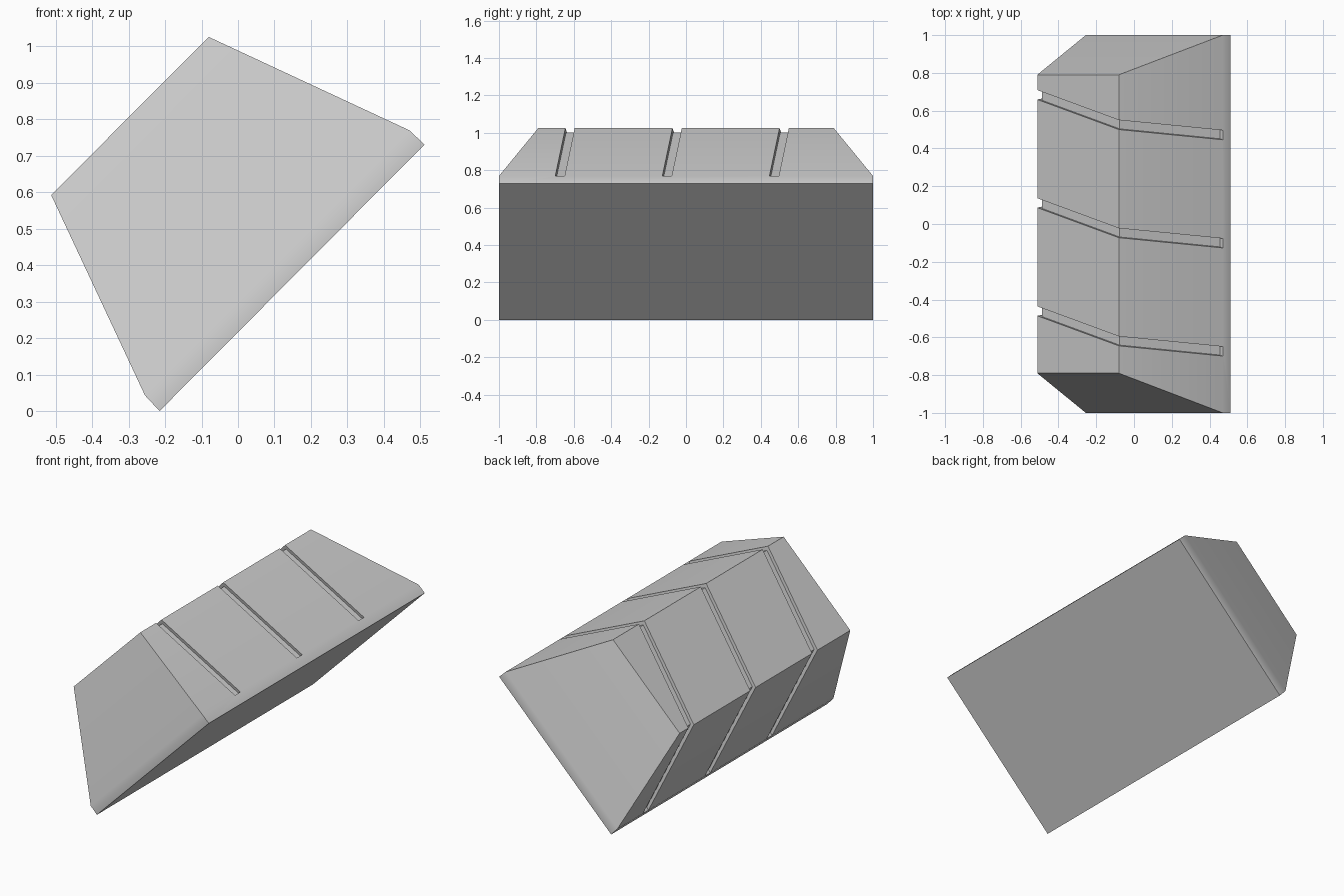
import bpy, bmesh, math

cube = bpy.data.objects.get("Cube")
if cube:
    bpy.data.objects.remove(cube, do_unlink=True)

# Material
grey = bpy.data.materials.new("light_grey")
grey.use_nodes = True
colour = (0.6, 0.6, 0.6, 1)
grey.diffuse_color = colour
grey.node_tree.nodes["Principled BSDF"].inputs["Base Color"].default_value = colour


def loft(name, sections):
    """Closed solid through a list of matching cross-sections."""
    bm = bmesh.new()
    rings = [[bm.verts.new(p) for p in s] for s in sections]
    for a, b in zip(rings, rings[1:]):
        for i in range(len(a)):
            j = (i + 1) % len(a)
            bm.faces.new((a[i], a[j], b[j], b[i]))
    bm.faces.new(rings[0])
    bm.faces.new(rings[-1])
    bmesh.ops.recalc_face_normals(bm, faces=bm.faces)
    mesh = bpy.data.meshes.new(name)
    bm.to_mesh(mesh)
    bm.free()
    mesh.materials.append(grey)
    obj = bpy.data.objects.new(name, mesh)
    bpy.context.collection.objects.link(obj)
    return obj


# Side profile: base edge, low rim, then the tapered block
base = [(-0.215, 0.0), (0.511, 0.73)]
rim = [(-0.255, 0.043), (0.47, 0.769)]
crown = [(-0.512, 0.592), (-0.08, 1.025)]


def rectangle(edge, half):
    (x0, z0), (x1, z1) = edge
    return [(x0, -half, z0), (x1, -half, z1), (x1, half, z1), (x0, half, z0)]


block = loft("tapered_block",
             [rectangle(base, 1), rectangle(rim, 1), rectangle(crown, 0.79)])

# Slanted grooves: a sheared slab outside the inset profile, cut three times
depth, width, slant = 0.02, 0.05, -0.26
s = math.sqrt(0.5)


def along(p):
    return (p[0] + p[1]) * s


inner = [(rim[0][0] + depth * s, rim[0][1] + depth * s), (-0.488, 0.588),
         (-0.076, 1.001), (rim[1][0] - depth * s, rim[1][1] - depth * s)]
outer = [rim[1], (0.52, 0.90), (-0.08, 1.18), (-0.66, 0.60), (-0.36, -0.04), rim[0]]
for number, y in enumerate((-0.62, -0.0475, 0.525)):
    def side(offset):
        return [(p[0], y + offset + slant * (along(p) - along(crown[1])), p[1])
                for p in inner + outer]
    cutter = loft(f"groove_cutter_{number + 1}", [side(-width / 2), side(width / 2)])
    cutter.hide_render = True
    cutter.hide_set(True)
    cut = block.modifiers.new("groove", "BOOLEAN")
    cut.operation = "DIFFERENCE"
    cut.solver = "EXACT"
    cut.object = cutter

# Apply the cuts, then soften only the shallow rim edge
bpy.context.view_layer.objects.active = block
block.select_set(True)
for m in list(block.modifiers):
    bpy.ops.object.modifier_apply(modifier=m.name)
for o in [o for o in bpy.data.objects if o.name.startswith("groove_cutter")]:
    bpy.data.objects.remove(o, do_unlink=True)
bpy.ops.object.shade_smooth_by_angle(angle=math.radians(30))
weighted = block.modifiers.new("weighted_normals", "WEIGHTED_NORMAL")
weighted.keep_sharp = True
